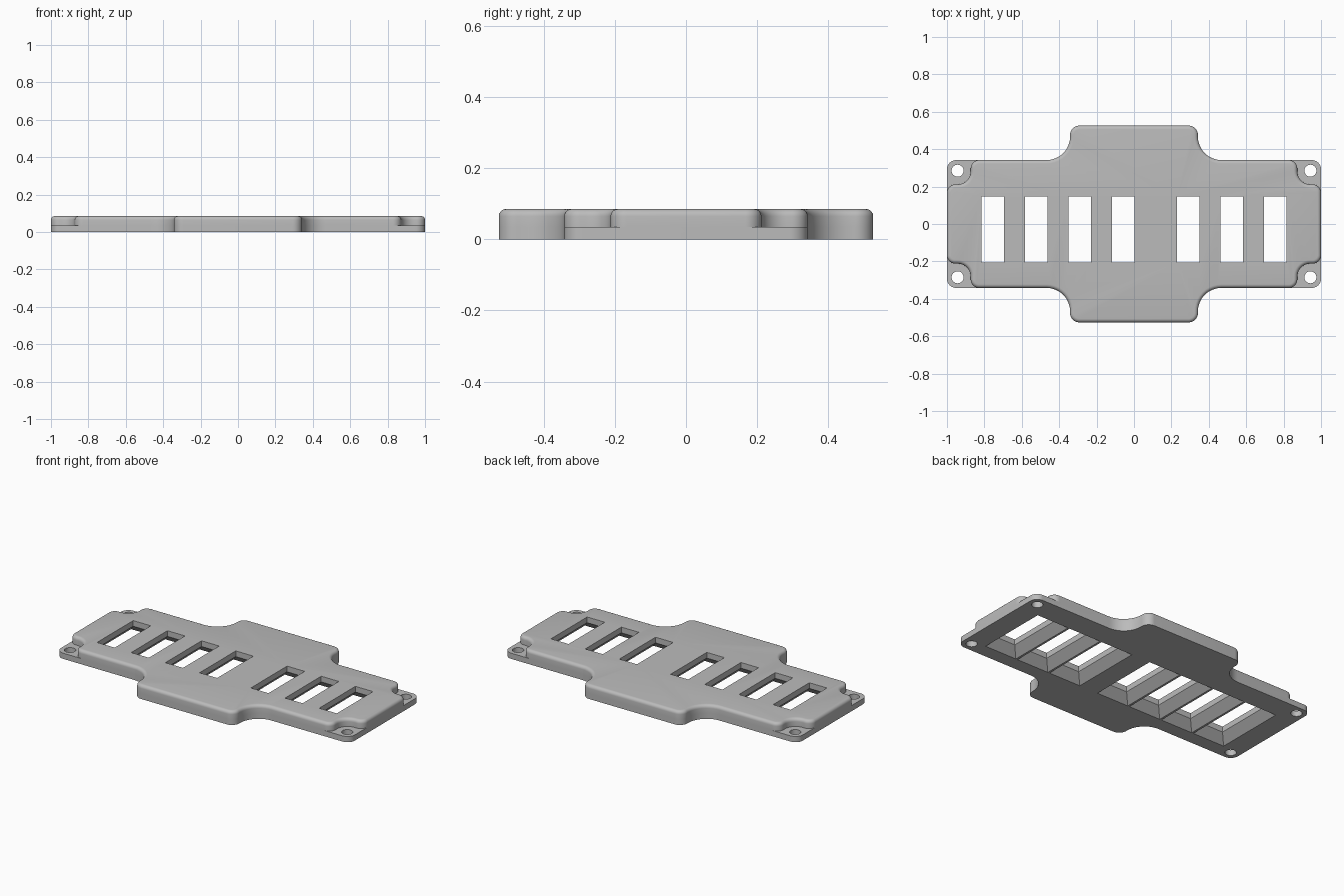
import bpy, bmesh, math
from mathutils import Vector

cube = bpy.data.objects.get("Cube")
if cube:
    bpy.data.objects.remove(cube, do_unlink=True)

LEDGE, TOP, ROUND = 0.035, 0.085, 0.02
ARC = 10

grey = bpy.data.materials.new("plain grey")
grey.use_nodes = True
colour = (0.5, 0.5, 0.5, 1)
grey.diffuse_color = colour
grey.node_tree.nodes["Principled BSDF"].inputs["Base Color"].default_value = colour


def mirror_quarter(quarter):
    """Repeat (x, y, radius) corners in all four quadrants, anticlockwise."""
    flip = lambda sx, sy: [(sx * x, sy * y, r) for x, y, r in quarter]
    return flip(1, 1) + flip(-1, 1)[::-1] + flip(-1, -1) + flip(1, -1)[::-1]


def rounded(corners, inset):
    """Outline with filleted corners, moved inwards by inset."""
    pts, n = [], len(corners)
    for i, (x, y, r) in enumerate(corners):
        p = Vector((x, y))
        a = (Vector(corners[i - 1][:2]) - p).normalized()
        b = (Vector(corners[(i + 1) % n][:2]) - p).normalized()
        convex = a.cross(b) < 0
        radius = r - inset if convex else r + inset
        centre = p + (a + b) * r
        for k in range(ARC + 1):
            t = k / ARC * math.pi / 2
            pts.append(centre - radius * (b * math.cos(t) + a * math.sin(t)))
    return pts


def add_solid(bm, rings):
    """Closed solid through rings of equal length, given as (points, z)."""
    loops = [[bm.verts.new((p[0], p[1], z)) for p in pts] for pts, z in rings]
    n = len(loops[0])
    for low, high in zip(loops, loops[1:]):
        for i in range(n):
            j = (i + 1) % n
            bm.faces.new((low[i], low[j], high[j], high[i]))
    bm.faces.new(loops[0][::-1])
    bm.faces.new(loops[-1])


def make_object(name, bm):
    bmesh.ops.recalc_face_normals(bm, faces=bm.faces)
    mesh = bpy.data.meshes.new(name)
    bm.to_mesh(mesh)
    bm.free()
    mesh.materials.append(grey)
    obj = bpy.data.objects.new(name, mesh)
    bpy.context.collection.objects.link(obj)
    return obj


def combine(target, other, operation):
    mod = target.modifiers.new(operation.lower(), 'BOOLEAN')
    mod.operation, mod.object, mod.solver = operation, other, 'EXACT'
    bpy.context.view_layer.objects.active = target
    bpy.ops.object.modifier_apply(modifier=mod.name)
    bpy.data.objects.remove(other, do_unlink=True)


# Flat base with the four mounting ears
tab = [(0.342, 0.342, 0.125), (0.342, 0.526, 0.05)]
base = mirror_quarter([(1, 0.342, 0.05)] + tab)
bm = bmesh.new()
add_solid(bm, [(rounded(base, 0), 0), (rounded(base, 0), LEDGE)])
plate = make_object("cover_plate", bm)

# Raised body, stepped in at the ears, with a rounded top edge
body = mirror_quarter([(1, 0.212, 0.045), (0.873, 0.212, 0.07), (0.873, 0.342, 0.045)] + tab)
rings = [(rounded(body, 0), LEDGE)]
for k in range(6):
    t = k / 5 * math.pi / 2
    rings.append((rounded(body, ROUND * (1 - math.cos(t))), TOP - ROUND * (1 - math.sin(t))))
bm = bmesh.new()
add_solid(bm, rings)
combine(plate, make_object("raised_body", bm), 'UNION')

# Windows that flare out below, and screw holes in the ears
PITCH, HALF_X, HALF_Y, MID_Y = 0.2327, 0.06, 0.176, -0.029
SLOPE_TOP, FLARE, OVER = 0.05, 0.05, 0.004


def window(cx, grow):
    w, h = HALF_X + grow, HALF_Y + grow
    return [(cx + sx * w, MID_Y + sy * h) for sx, sy in ((-1, -1), (1, -1), (1, 1), (-1, 1))]


bm = bmesh.new()
for slot in (-3, -2, -1, 0, 1.5, 2.5, 3.5):
    cx = (slot - 0.25) * PITCH
    add_solid(bm, [(window(cx, FLARE + OVER), -OVER), (window(cx, 0), SLOPE_TOP),
                   (window(cx, 0), TOP + OVER)])
for sx in (-1, 1):
    for sy in (-1, 1):
        circle = [(sx * 0.943 + 0.032 * math.cos(a), sy * 0.285 + 0.032 * math.sin(a))
                  for a in (math.tau * k / 32 for k in range(32))]
        add_solid(bm, [(circle, -OVER), (circle, TOP + OVER)])
cutter = make_object("opening_cutter", bm)
cutter.hide_render = True
combine(plate, cutter, 'DIFFERENCE')

# Smooth fillets, crisp edges
bpy.ops.object.select_all(action='DESELECT')
plate.select_set(True)
bpy.context.view_layer.objects.active = plate
bpy.ops.object.shade_smooth_by_angle(angle=math.radians(30))
